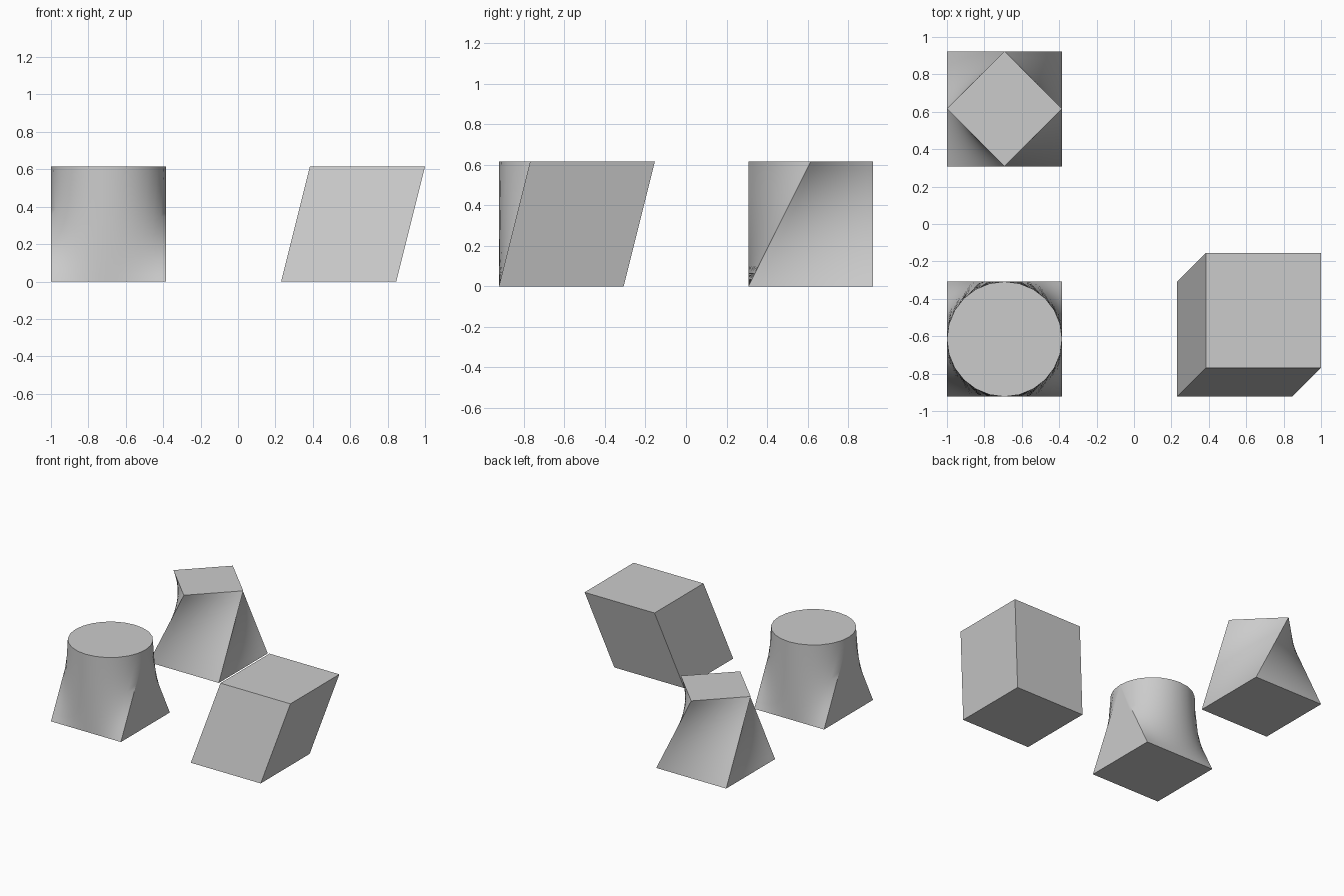
import bpy, bmesh, math
from mathutils import Vector

if "Cube" in bpy.data.objects:
    bpy.data.objects.remove(bpy.data.objects["Cube"])

U = 8 / 13          # edge length of every square base
H = U / 2
SQUARE = [(-H, -H), (H, -H), (H, H), (-H, H)]


def polyline(corners, n):
    """Closed ring with n points per straight side."""
    ring = []
    for i, a in enumerate(corners):
        a, b = Vector(a), Vector(corners[(i + 1) % len(corners)])
        ring += [a.lerp(b, k / n) for k in range(n)]
    return ring


def ruled_solid(name, centre, bottom, top, rows):
    """Straight-line loft from the bottom ring to the top ring, capped."""
    bm = bmesh.new()
    rings = []
    for r in range(rows + 1):
        t = r / rows
        pts = [a.lerp(b, t) for a, b in zip(bottom, top)]
        rings.append([bm.verts.new((p.x, p.y, U * t)) for p in pts])
    n = len(bottom)
    for lo, hi in zip(rings, rings[1:]):
        for i in range(n):
            j = (i + 1) % n
            bm.faces.new((lo[i], lo[j], hi[j], hi[i]))
    bm.faces.new(rings[0][::-1])
    bm.faces.new(rings[-1])
    bmesh.ops.remove_doubles(bm, verts=bm.verts[:], dist=1e-5)
    bmesh.ops.recalc_face_normals(bm, faces=bm.faces[:])
    mesh = bpy.data.meshes.new(name)
    bm.to_mesh(mesh)
    bm.free()
    obj = bpy.data.objects.new(name, mesh)
    obj.location = (centre[0], centre[1], 0)
    bpy.context.collection.objects.link(obj)
    bpy.context.view_layer.objects.active = obj
    obj.select_set(True)
    bpy.ops.object.shade_smooth_by_angle(angle=math.radians(30))
    obj.select_set(False)


N = 12
LEFT, LOW = -1 + H, -U

# Square to circle: front and back sides become half circles, the left and
# right sides close to a single point
circle = []
for start, sweep in ((math.pi, math.pi), (0, 0), (0, math.pi), (math.pi, 0)):
    for k in range(N):
        a = start + sweep * k / N
        circle.append(Vector((H * math.cos(a), H * math.sin(a))))
ruled_solid("square_to_round_block", (LEFT, LOW), polyline(SQUARE, N), circle, 16)

# Square to diamond: each corner runs to the next side's midpoint
diamond = [(0, -H), (H, 0), (0, H), (-H, 0)]
ruled_solid("square_to_diamond_block", (LEFT, -LOW),
            polyline(SQUARE, N), polyline(diamond, N), 16)

# Slanted cube: the top is shifted by a quarter edge in x and y
shifted = [(x + U / 4, y + U / 4) for x, y in SQUARE]
ruled_solid("slanted_block", (LEFT + 2 * U, LOW),
            polyline(SQUARE, 1), polyline(shifted, 1), 1)
